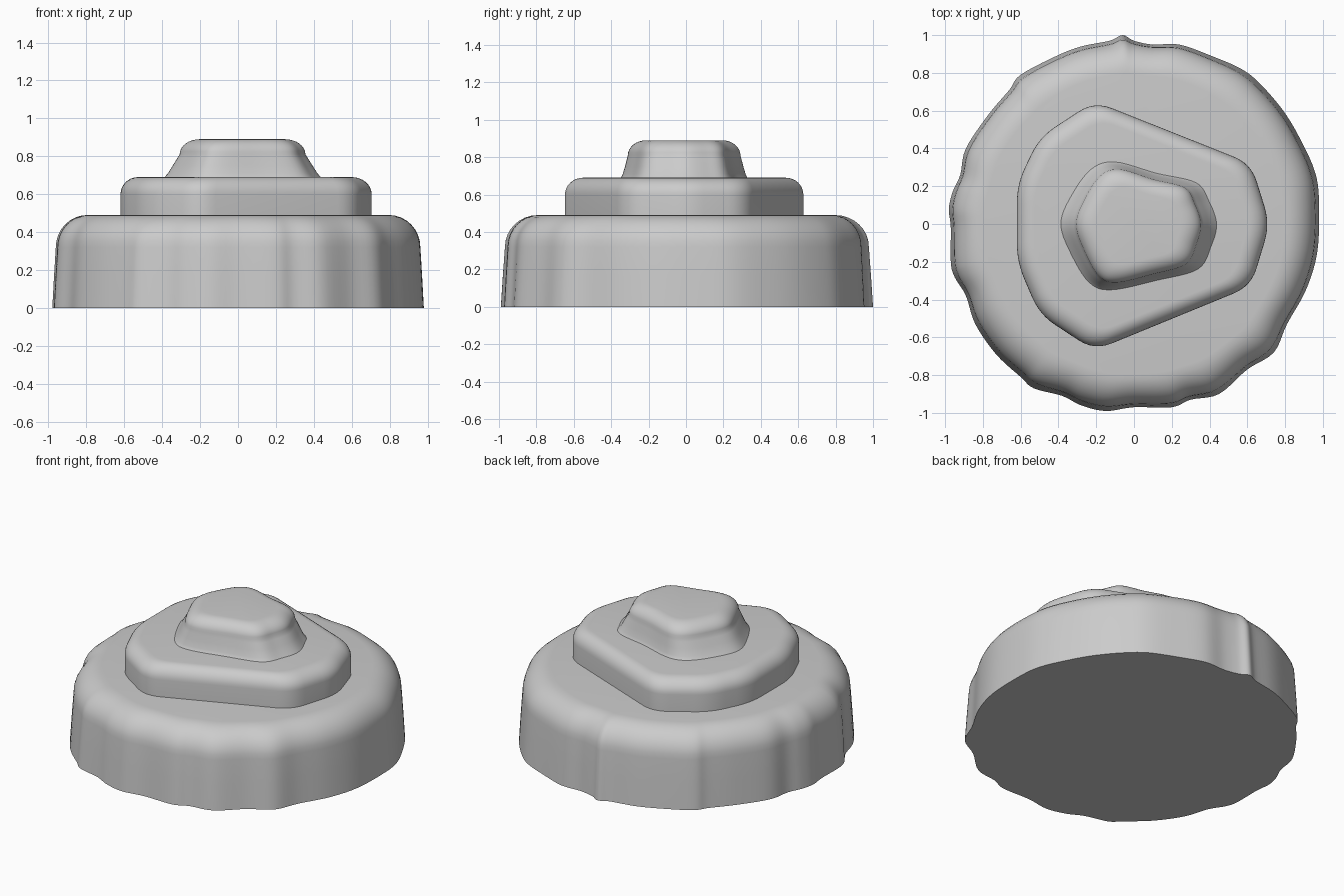
import bpy, bmesh, math
from mathutils import Vector

cube = bpy.data.objects.get("Cube")
if cube:
    bpy.data.objects.remove(cube, do_unlink=True)

grey = bpy.data.materials.new("plain grey")
grey.use_nodes = True
grey.diffuse_color = (0.6, 0.6, 0.6, 1)
grey.node_tree.nodes["Principled BSDF"].inputs["Base Color"].default_value = (0.6, 0.6, 0.6, 1)


def smooth_loop(points, steps=5):
    """Closed Catmull-Rom curve through the points."""
    pts = [Vector(p) for p in points]
    n, out = len(pts), []
    for i in range(n):
        a, b, c, d = (pts[(i + k) % n] for k in (-1, 0, 1, 2))
        for s in range(steps):
            t = s / steps
            out.append(b + (c - a) * t / 2 + (a * 2 - b * 5 + c * 4 - d) * t * t / 2
                       + (b * 3 - a - c * 3 + d) * t ** 3 / 2)
    return out


def rounded_polygon(points, cut, steps=6):
    """Closed polygon whose corners are replaced by small curves."""
    pts = [Vector(p) for p in points]
    out = []
    for i, p in enumerate(pts):
        a = p + (pts[i - 1] - p).normalized() * cut
        b = p + (pts[(i + 1) % len(pts)] - p).normalized() * cut
        for s in range(steps + 1):
            t = s / steps
            out.append(a * (1 - t) ** 2 + p * 2 * t * (1 - t) + b * t * t)
    return out


def loft(name, rings):
    """Skin a stack of equal rings and cap both ends."""
    bm = bmesh.new()
    loops = [[bm.verts.new(p) for p in ring] for ring in rings]
    for low, high in zip(loops, loops[1:]):
        for i in range(len(low)):
            j = (i + 1) % len(low)
            bm.faces.new((low[i], low[j], high[j], high[i]))
    bm.faces.new(loops[0])
    bm.faces.new(loops[-1])
    bmesh.ops.recalc_face_normals(bm, faces=bm.faces)
    mesh = bpy.data.meshes.new(name)
    bm.to_mesh(mesh)
    bm.free()
    mesh.materials.append(grey)
    obj = bpy.data.objects.new(name, mesh)
    bpy.context.collection.objects.link(obj)
    bpy.ops.object.select_all(action='DESELECT')
    obj.select_set(True)
    bpy.context.view_layer.objects.active = obj
    bpy.ops.object.shade_smooth_by_angle(angle=math.radians(40))
    return obj


def fillet(steps=8):
    """Inward and upward fractions along a quarter round."""
    for s in range(steps + 1):
        a = s / steps * math.pi / 2
        yield 1 - math.cos(a), math.sin(a)


# Wavy round base, tapering a little and fading to a circle at the top
outline = smooth_loop([
    (.98, .1), (.96, .27), (.88, .45), (.79, .6), (.67, .74), (.57, .82), (.41, .89),
    (.24, .95), (.1, .95), (0, .97), (-.06, 1), (-.13, .97), (-.28, .94), (-.41, .89),
    (-.6, .79), (-.66, .71), (-.77, .58), (-.89, .4), (-.92, .26), (-.96, .17),
    (-.98, .08), (-.97, -.02), (-.97, -.2), (-.95, -.28), (-.89, -.38), (-.84, -.53),
    (-.73, -.69), (-.6, -.81), (-.53, -.87), (-.38, -.91), (-.28, -.96), (-.15, -.99),
    (0, -.97), (.2, -.97), (.3, -.93), (.45, -.9), (.6, -.77), (.74, -.68),
    (.81, -.53), (.91, -.35), (.97, -.15)])


def base_ring(z, inset, fade):
    ring = []
    for p in outline:
        r = p.length * (1 - fade) + 0.97 * fade - inset
        ring.append((p.normalized() * r).to_3d() + Vector((0, 0, z)))
    return ring


base_rings = [base_ring(0, 0, 0), base_ring(0.17, 0.008, 0.1)]
base_rings += [base_ring(0.32 + 0.17 * up, 0.016 + 0.16 * inward, 0.2 + 0.6 * inward)
               for inward, up in fillet()]
loft("wavy_base", base_rings)

# Middle tier: rounded polygon slab with a soft upper rim
tier = rounded_polygon([
    (-.62, .21), (-.62, -.2), (-.5, -.48), (-.21, -.67), (.62, -.33),
    (.72, 0), (.62, .32), (-.21, .65), (-.5, .46)], 0.1)
levels = [(0.47, 1)] + [(0.6 + 0.09 * up, 1 - 0.15 * inward) for inward, up in fillet()]
loft("middle_tier", [[(p.x * s, p.y * s, z) for p in tier] for z, s in levels])

# Top knob: sloping sides, a small flare at the foot and a rounded crown
knob = smooth_loop([
    (-.39, 0), (-.34, -.15), (-.24, -.31), (-.12, -.35), (.12, -.3), (.34, -.24),
    (.41, -.12), (.44, 0), (.4, .12), (.33, .22), (.12, .27), (-.1, .33), (-.23, .29),
    (-.34, .14)], 6)
levels = [(0.68, 1.01, 1.02), (0.692, 0.99, 0.99), (0.71, 0.95, 0.965),
          (0.75, 0.89, 0.93), (0.79, 0.83, 0.9)]
levels += [(0.81 + 0.08 * up, 0.8 - 0.26 * inward, 0.885 - 0.29 * inward)
           for inward, up in fillet()]
loft("top_knob", [[(0.02 + (p.x - 0.02) * sx, -0.01 + (p.y + 0.01) * sy, z) for p in knob]
                  for z, sx, sy in levels])
